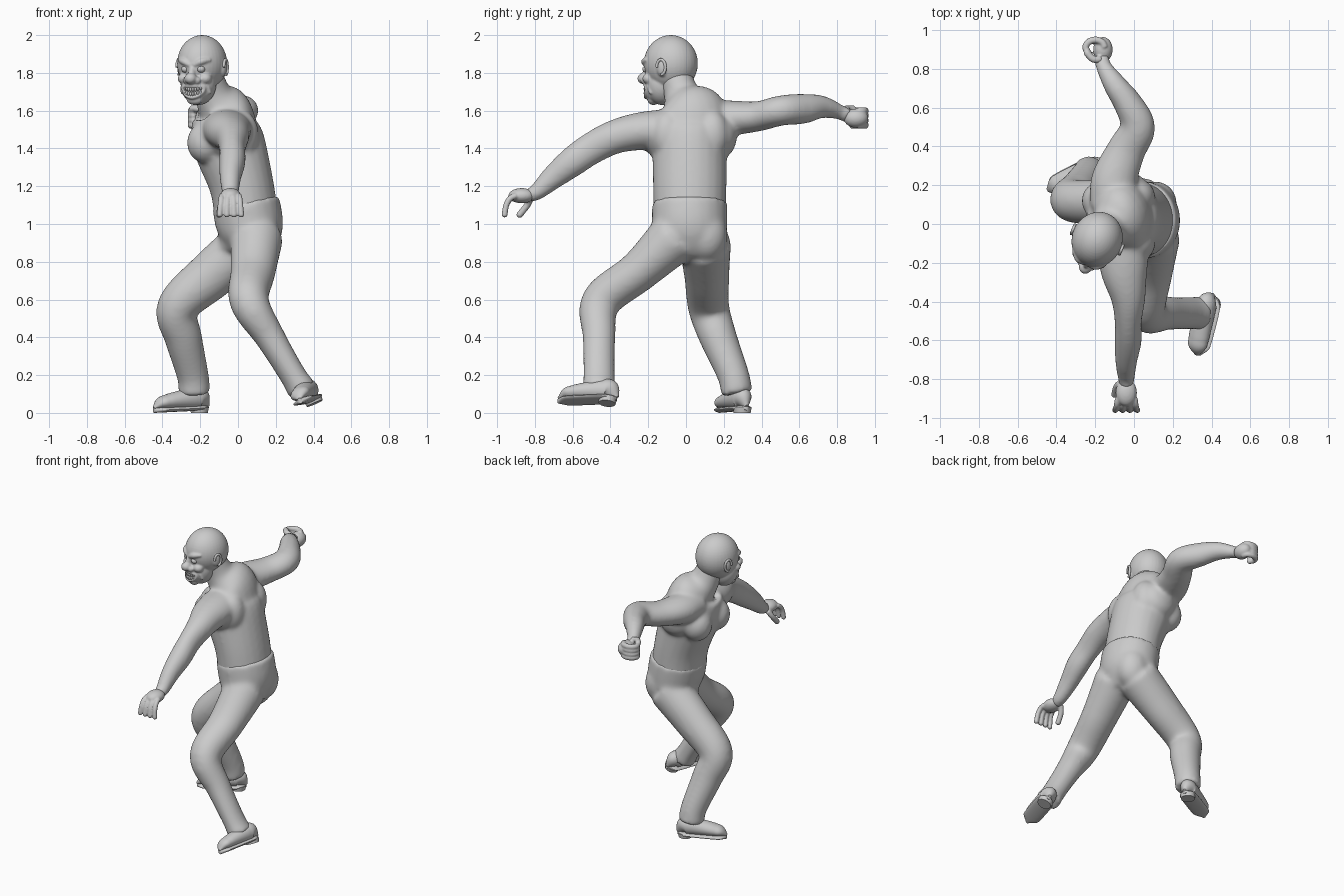
import bpy
import bmesh
import math
from mathutils import Matrix, Vector

cube = bpy.data.objects.get("Cube")
if cube:
    bpy.data.objects.remove(cube)

colour = (.6, .6, .6, 1)
grey = bpy.data.materials.new("plain_grey")
grey.use_nodes = True
grey.diffuse_color = colour
for node in grey.node_tree.nodes:
    if node.type == 'BSDF_PRINCIPLED':
        node.inputs["Base Color"].default_value = colour

ACROSS = Vector((1, 0, 0))
ALONG = Vector((0, 1, 0))
UP = Vector((0, 0, 1))
MIRROR = (-1, 1)


def blend(before, start, end, after, t):
    """Point on a smooth curve that passes through every ring."""
    leave, arrive = (end - before) / 2, (after - start) / 2
    gap = end - start
    return start + t * leave + t * t * (3 * gap - 2 * leave - arrive) + t ** 3 * (leave + arrive - 2 * gap)


def tube(bm, rings, wide=UP, sides=24, steps=6):
    """Smooth tube through rings of x, y, z, half width and optional half depth."""
    keys = [Vector((*ring, ring[-1])[:5]) for ring in rings]
    keys = [2 * keys[0] - keys[1]] + keys + [2 * keys[-1] - keys[-2]]
    path = [blend(*four, step / steps)
            for four in zip(keys, keys[1:], keys[2:], keys[3:]) for step in range(steps)]
    path.append(keys[-2])
    loops = []
    for i, ring in enumerate(path):
        ahead, behind = path[min(i + 1, len(path) - 1)], path[max(i - 1, 0)]
        tangent = Vector((ahead - behind)[:3]).normalized()
        wide = (wide - tangent * wide.dot(tangent)).normalized()
        deep = wide.cross(tangent)
        loop = []
        for side in range(sides):
            angle = math.tau * side / sides
            offset = wide * ring[3] * math.cos(angle) + deep * ring[4] * math.sin(angle)
            loop.append(bm.verts.new(Vector(ring[:3]) + offset))
        loops.append(loop)
    for lower, upper in zip(loops, loops[1:]):
        for side in range(sides):
            bm.faces.new((lower[side - 1], lower[side], upper[side], upper[side - 1]))
    bm.faces.new(loops[0])
    bm.faces.new(loops[-1])


def ball(bm, centre, radii):
    place = Matrix.Translation(centre) @ Matrix.Diagonal((*radii, 1))
    bmesh.ops.create_uvsphere(bm, u_segments=36, v_segments=24, radius=1, matrix=place)


def pair(bm, centre, radii):
    """The same ball on both sides of the head."""
    x, y, z = centre
    for side in MIRROR:
        ball(bm, (side * x, y, z), radii)


def finger(bm, points, radius):
    tube(bm, [(*point, radius) for point in points], sides=10, steps=3)
    ball(bm, points[-1], (radius, radius, radius))


def finish(name, bm, voxel=0, relax=0, place=Matrix()):
    """Make an object, fusing its pieces into one skin if a voxel size is given."""
    bmesh.ops.recalc_face_normals(bm, faces=bm.faces)
    bm.transform(place)
    mesh = bpy.data.meshes.new(name)
    bm.to_mesh(mesh)
    bm.free()
    part = bpy.data.objects.new(name, mesh)
    bpy.context.collection.objects.link(part)
    if voxel:
        fuse = part.modifiers.new("fuse", 'REMESH')
        fuse.mode = 'VOXEL'
        fuse.voxel_size = voxel
        soften = part.modifiers.new("soften", 'SMOOTH')
        soften.iterations = relax
        bpy.context.view_layer.update()
        graph = bpy.context.evaluated_depsgraph_get()
        skin = bpy.data.meshes.new_from_object(part.evaluated_get(graph))
        part.modifiers.clear()
        part.data = skin
    part.data.materials.clear()
    part.data.materials.append(grey)
    bpy.ops.object.select_all(action='DESELECT')
    part.select_set(True)
    bpy.context.view_layer.objects.active = part
    bpy.ops.object.shade_smooth_by_angle(angle=math.radians(50))


# Trousers: pelvis, seat and two bent legs
bm = bmesh.new()
tube(bm, [(.05, .02, .84, .12), (.06, .02, .92, .19, .16), (.06, .02, 1, .2, .18), (.04, .02, 1.12, .2, .18)], ALONG)
for side in MIRROR:
    ball(bm, (.11, .02 + side * .09, .94), (.11, .11, .14))
ball(bm, (-.04, .02, .9), (.06, .07, .07))
left_leg = [(.1, -.06, .93, .14), (.08, -.25, .75, .11, .12), (.06, -.45, .59, .105), (.17, -.46, .4, .088, .08),
            (.29, -.46, .2, .085, .07), (.34, -.46, .12, .09, .08)]
right_leg = [(.06, .1, .9, .14), (-.14, .11, .73, .13, .12), (-.32, .12, .56, .11), (-.29, .17, .4, .1),
             (-.24, .25, .2, .085), (-.23, .27, .1, .085)]
tube(bm, left_leg)
tube(bm, right_leg)
finish("trousers", bm, voxel=.012, relax=20)

# Upper body: trunk, neck, chest, shoulder blades, flanks and both arms
bm = bmesh.new()
trunk = [(.05, .02, 1, .19, .17), (.02, .02, 1.2, .195, .17), (-.04, .02, 1.4, .2, .19), (-.07, .02, 1.5, .22, .18),
         (-.08, .02, 1.6, .19, .15), (-.13, -.02, 1.68, .1), (-.17, -.06, 1.8, .085)]
tube(bm, trunk, ALONG)
for side in MIRROR:
    ball(bm, (-.17, .02 + side * .1, 1.43), (.1, .1, .11))
    ball(bm, (.02, .02 + side * .12, 1.47), (.09, .09, .13))
    ball(bm, (-.05, .02 + side * .17, 1.47), (.12, .08, .12))
left_arm = [(-.06, -.1, 1.5, .11, .14), (-.05, -.25, 1.49, .1, .12), (-.03, -.38, 1.46, .09), (-.03, -.5, 1.4, .085, .07),
            (-.03, -.6, 1.33, .08, .07), (-.04, -.7, 1.25, .065, .058), (-.04, -.79, 1.17, .045), (-.04, -.84, 1.15, .035)]
right_arm = [(-.1, .1, 1.55, .11, .13), (-.1, .23, 1.56, .095, .12), (-.04, .38, 1.57, .08, .1), (.02, .5, 1.6, .08, .09),
             (-.03, .62, 1.61, .08, .075), (-.1, .72, 1.62, .06), (-.16, .82, 1.59, .04), (-.16, .86, 1.57, .04)]
tube(bm, left_arm)
tube(bm, right_arm)
elbow_point = (.065, .51, 1.6)
ball(bm, elbow_point, (.035, .035, .04))
finish("upper_body", bm, voxel=.011, relax=16)

# Open hand with spread, drooping fingers
bm = bmesh.new()
ball(bm, (-.04, -.87, 1.15), (.055, .07, .04))
for i in range(4):
    spread = i - 1.5
    droop = [math.pi / 6 * joint for joint in range(4)]
    finger(bm, [(-.04 + spread * (.029 + joint * .003), -.9 - .06 * math.sin(bend), 1.05 + .1 * math.cos(bend))
                for joint, bend in enumerate(droop)], radius=.016)
finger(bm, [(-.07, -.82, 1.14), (-.09, -.84, 1.1), (-.1, -.88, 1.05)], radius=.018)
finish("open_hand", bm, voxel=.006, relax=3)

# Fist with fingers curled round a grip
bm = bmesh.new()
ball(bm, (-.16, .9, 1.56), (.05, .065, .05))
for i in range(4):
    curl = [math.pi / 4 * joint for joint in range(6)]
    finger(bm, [(-.2 + .05 * math.cos(bend), .91 + .04 * math.sin(bend), 1.6 - i * .026)
                for bend in curl], radius=.018)
finger(bm, [(-.17, .85, 1.6), (-.21, .85, 1.61), (-.24, .88, 1.61)], radius=.019)
finish("fist", bm, voxel=.006, relax=3)

# Head, built facing forward and then turned: skull, jaw, muzzle, chin, nose, cheeks, brows
head_place = Matrix.Translation((-.19, -.08, 1.85)) @ Matrix.Rotation(-.4, 4, 'Z')
bm = bmesh.new()
ball(bm, (0, 0, 0), (.13, .145, .15))
ball(bm, (0, -.05, -.11), (.095, .09, .11))
ball(bm, (0, -.08, -.15), (.07, .06, .06))
ball(bm, (0, -.1, -.19), (.045, .03, .03))
ball(bm, (0, -.13, -.05), (.02, .03, .04))
ball(bm, (0, -.155, -.08), (.033, .035, .03))
pair(bm, (.03, -.14, -.09), (.02, .02, .02))
pair(bm, (.06, -.1, -.08), (.035, .035, .03))
pair(bm, (.12, 0, -.02), (.02, .03, .05))
for side in MIRROR:
    tube(bm, [(side * .01, -.14, -.01, .01), (side * .05, -.13, .01, .018), (side * .09, -.1, .02, .01)])
    tube(bm, [(side * .03, -.13, -.1, .01), (side * .07, -.1, -.12, .01), (side * .08, -.08, -.16, .01)])


def grin(x, height):
    """Point on the upturned mouth, wrapped round the muzzle."""
    return x, 7 * x * x - .14, 4 * x * x - .15 + height


lips = [math.pi / 8 * i for i in range(17)]
tube(bm, [(*grin(.06 * math.cos(angle), .03 * math.sin(angle)), .01) for angle in lips], ALONG)
finish("head", bm, voxel=.006, relax=4, place=head_place)

# Ear rims
bm = bmesh.new()
for side in MIRROR:
    arc = [math.pi / 6 * i for i in range(-3, 7)]
    tube(bm, [(side * .135, .025 * math.cos(angle), .04 * math.sin(angle) - .02, .008) for angle in arc], sides=8)
finish("ear_rims", bm, place=head_place)

# Eyes
bm = bmesh.new()
pair(bm, (.045, -.118, -.03), (.022, .025, .02))
finish("eyes", bm, place=head_place)

# Two rows of teeth
bm = bmesh.new()
for row in MIRROR:
    for i in range(8):
        ball(bm, grin((i - 3.5) * .013, row * .012), (.007, .01, .012))
finish("teeth", bm, place=head_place)


# Shoes: upper, sole and heel, with the toe pointing along local -y
def footprint(t):
    """Half width from heel to toe, rounded at both ends."""
    return .012 + .05 * math.sqrt(1 - abs(2 * t - 1) ** 4)


def shoe(name, place):
    stations = [i / 8 for i in range(9)]
    bm = bmesh.new()
    for t in stations:
        instep = footprint(t) * (1.1 - .6 * t)
        stations[stations.index(t)] = t
    tube(bm, [(0, -.32 * t, .02 + footprint(t) * (1.1 - .6 * t), footprint(t) * .9, footprint(t) * (1.1 - .6 * t))
              for t in stations], ACROSS)
    finish(name, bm, place=place)
    bm = bmesh.new()
    tube(bm, [(0, -.32 * t, .028 - .014 * t, footprint(t) * .95, .014) for t in stations], ACROSS)
    bmesh.ops.create_cone(bm, cap_ends=True, segments=24, radius1=.045, radius2=.05, depth=.03,
                          matrix=Matrix.Translation((0, -.05, .015)))
    finish(name + "_sole", bm, place=place)


yaw = Matrix.Rotation(-.27, 4, 'Z')
roll = Matrix.Rotation(-.42, 4, 'Y')
shoe("raised_shoe", Matrix.Translation((.42, -.37, .05)) @ yaw @ roll)
shoe("planted_shoe", Matrix.Translation((-.16, .32, 0)) @ Matrix.Rotation(-1.1, 4, 'Z'))
